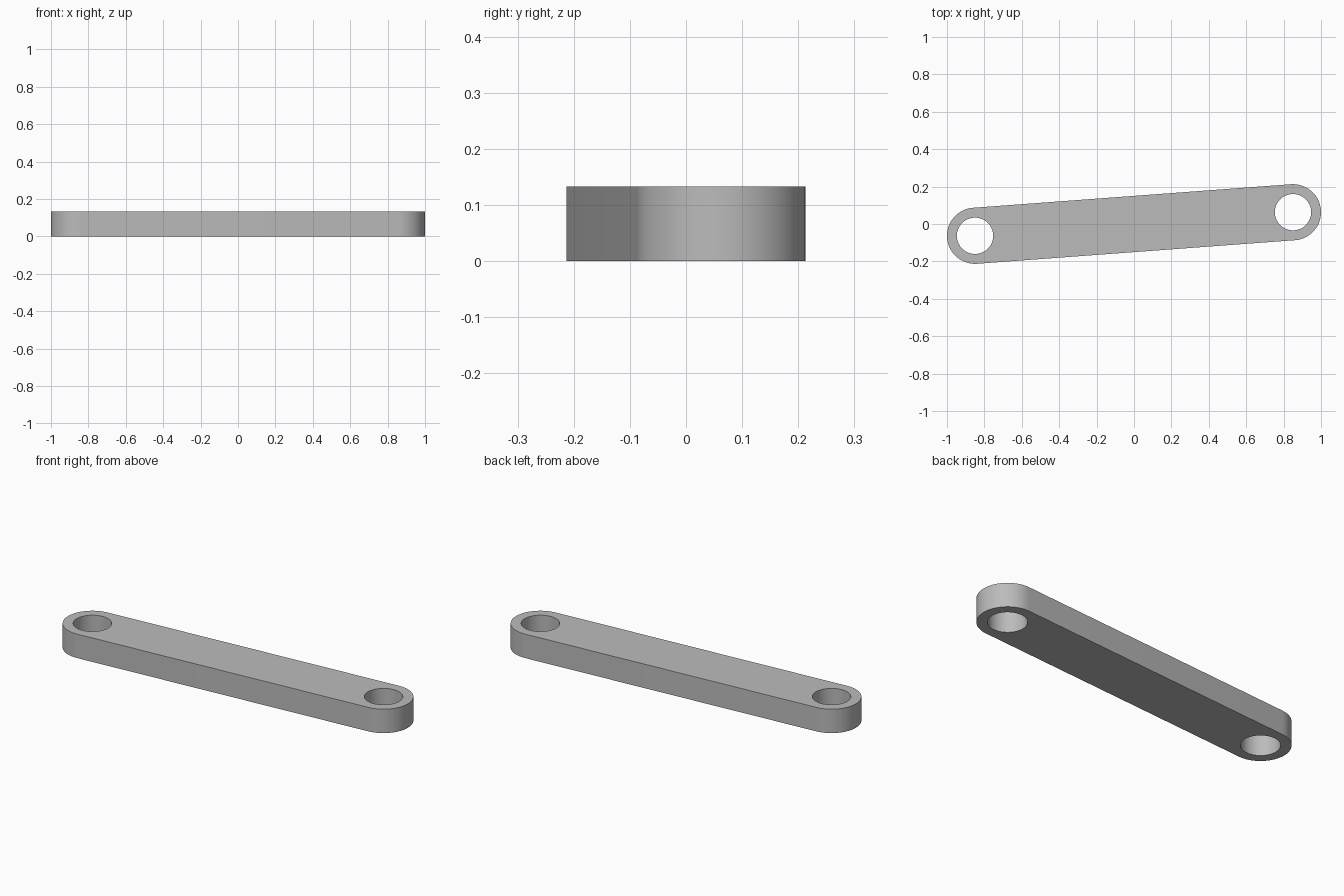
import bpy
import bmesh
from math import cos, sin, pi, atan2, radians
from mathutils import Vector

cube = bpy.data.objects.get("Cube")
if cube:
    bpy.data.objects.remove(cube)

PIN = Vector((0.85, 0.063, 0))   # left pin centre; the right one is opposite
END_RADIUS = 0.15
HOLE_RADIUS = 0.097
HEIGHT = 0.133
SEGMENTS = 64

steel = bpy.data.materials.new("grey steel")
steel.use_nodes = True
steel.diffuse_color = (0.5, 0.5, 0.5, 1)
steel.node_tree.nodes["Principled BSDF"].inputs["Base Color"].default_value = (0.5, 0.5, 0.5, 1)


def arc(centre, radius, start, sweep, count):
    return [centre + radius * Vector((cos(start + sweep * i / count),
                                      sin(start + sweep * i / count), 0))
            for i in range(count + 1)]


def add_loop(bm, points):
    verts = [bm.verts.new(p) for p in points]
    return [bm.edges.new((v, verts[i - 1])) for i, v in enumerate(verts)]


# Outline with two rounded ends, and a pin hole in each end
bm = bmesh.new()
tilt = atan2(PIN.y, PIN.x)
half = SEGMENTS // 2
edges = add_loop(bm, arc(PIN, END_RADIUS, tilt - pi / 2, pi, half)
                 + arc(-PIN, END_RADIUS, tilt + pi / 2, pi, half))
for centre in (PIN, -PIN):
    edges += add_loop(bm, arc(centre, HOLE_RADIUS, 0, 2 * pi, SEGMENTS)[:-1])
bmesh.ops.triangle_fill(bm, edges=edges, use_beauty=True, use_dissolve=False)

# Thickness
raised = bmesh.ops.extrude_face_region(bm, geom=bm.faces[:], use_keep_orig=True)
top = [g for g in raised["geom"] if isinstance(g, bmesh.types.BMVert)]
bmesh.ops.translate(bm, verts=top, vec=(0, 0, HEIGHT))
bmesh.ops.recalc_face_normals(bm, faces=bm.faces[:])

mesh = bpy.data.meshes.new("link_bar")
bm.to_mesh(mesh)
bm.free()
mesh.materials.append(steel)
link_bar = bpy.data.objects.new("link_bar", mesh)
bpy.context.collection.objects.link(link_bar)

# Smooth round walls, sharp rims
bpy.ops.object.select_all(action="DESELECT")
link_bar.select_set(True)
bpy.context.view_layer.objects.active = link_bar
bpy.ops.object.shade_smooth_by_angle(angle=radians(30))
